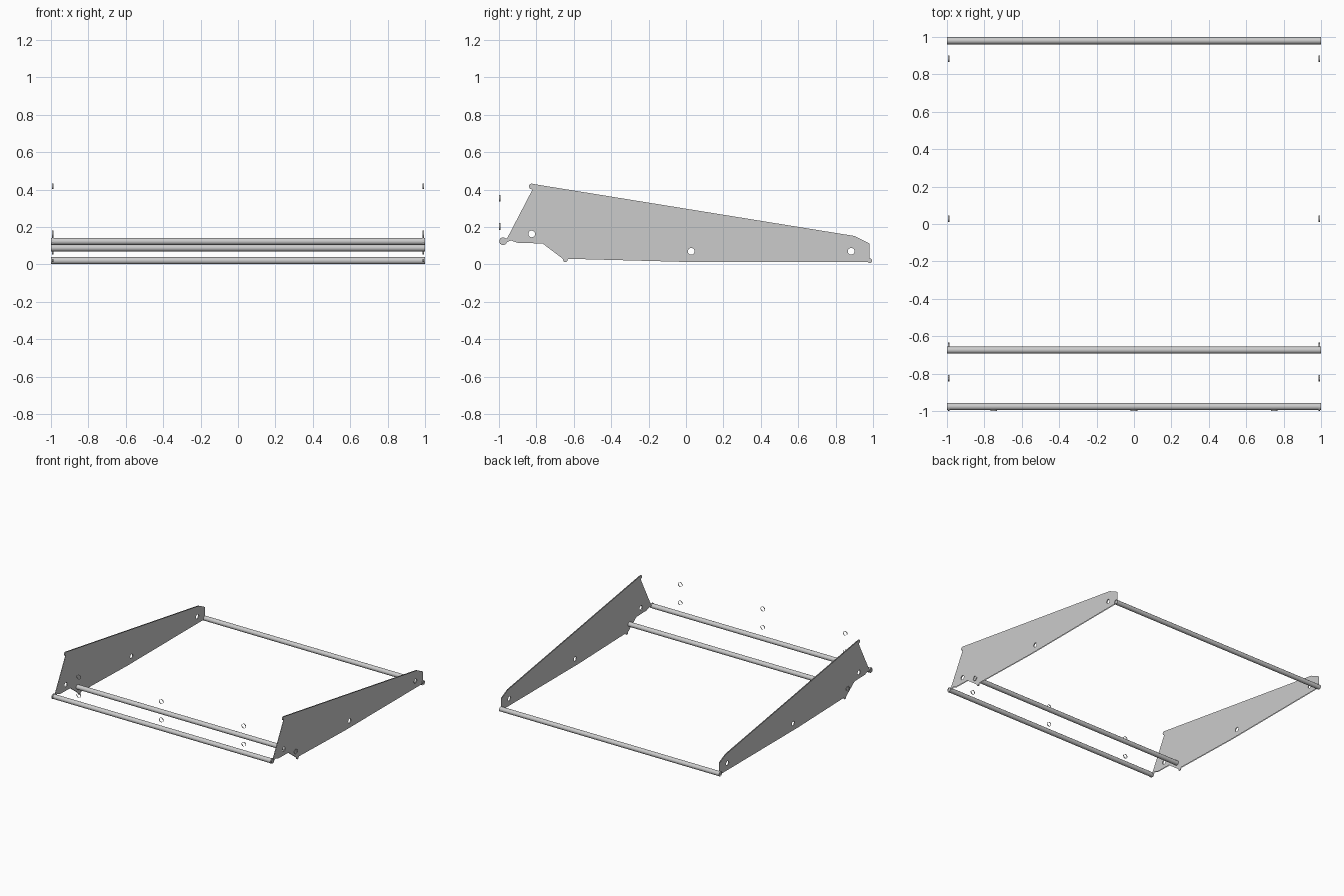
import bpy, bmesh
from math import sin, cos, radians

if "Cube" in bpy.data.objects:
    bpy.data.objects.remove(bpy.data.objects["Cube"])


def arc(cy, cz, r, start, end, n=10):
    """Points of an arc in the (y, z) plane, angles in degrees."""
    pts = []
    for i in range(n + 1):
        a = radians(start + (end - start) * i / n)
        pts.append((cy + r * cos(a), cz + r * sin(a)))
    return pts


def finish(name, bm):
    mesh = bpy.data.meshes.new(name)
    bm.to_mesh(mesh)
    bm.free()
    obj = bpy.data.objects.new(name, mesh)
    bpy.context.collection.objects.link(obj)
    return obj


def tube(name, a, b, centre, r, axis, sides=12):
    """Open tube from a to b along x or y; centre holds the other two coordinates."""
    bm = bmesh.new()
    ring = arc(centre[0], centre[1], r, 0, 360, sides)[:-1]
    place = (lambda t, p: (t, p[0], p[1])) if axis == 'X' else (lambda t, p: (p[0], t, p[1]))
    ends = [[bm.verts.new(place(t, p)) for p in ring] for t in (a, b)]
    for i in range(sides):
        j = (i + 1) % sides
        bm.faces.new((ends[0][i], ends[0][j], ends[1][j], ends[1][i])).smooth = True
    bmesh.ops.recalc_face_normals(bm, faces=bm.faces)
    return finish(name, bm)


# Side panel outline: straight runs (no rim) and rounded tabs (with rim)
runs = [
    (True, arc(-0.825, 0.417, 0.015, 260, 60)),
    (False, [(0.90, 0.152), (0.98, 0.112)]),
    (True, arc(0.982, 0.02, 0.013, 95, -150)),
    (False, [(-0.03, 0.014), (-0.63, 0.03)]),
    (True, arc(-0.645, 0.024, 0.012, 0, -200)),
    (False, [(-0.767, 0.112), (-0.90, 0.115), (-0.935, 0.128)]),
    (True, arc(-0.978, 0.124, 0.021, -15, -320)),
    (False, [(-0.955, 0.142), (-0.822, 0.398)]),
]
holes = [(-0.825, 0.163), (0.028, 0.07), (0.883, 0.07)]


def side_panel(name, side):
    bm = bmesh.new()
    loops = []
    outline, rims = [], []
    for rim, pts in runs:
        outline += pts
        rims += [rim] * (len(pts) - 1) + [False]
    loops.append((outline, rims))
    for y, z in holes:
        loops.append((arc(y, z, 0.018, 0, 360, 16)[:-1], [True] * 16))

    # two parallel sheets
    sheets = []
    for x in (0.987 * side, 0.995 * side):
        rings, edges = [], []
        for pts, _ in loops:
            vs = [bm.verts.new((x, y, z)) for y, z in pts]
            edges += [bm.edges.new((vs[i - 1], vs[i])) for i in range(len(vs))]
            rings.append(vs)
        bmesh.ops.triangle_fill(bm, edges=edges, use_beauty=True, normal=(side, 0, 0))
        sheets.append(rings)

    # rims of holes and tabs
    for (_, rims), inner, outer in zip(loops, *sheets):
        for i, rim in enumerate(rims):
            if rim:
                j = (i + 1) % len(inner)
                bm.faces.new((inner[i], inner[j], outer[j], outer[i]))
    bmesh.ops.recalc_face_normals(bm, faces=bm.faces)
    return finish(name, bm)


side_panel("side_panel_right", 1)
side_panel("side_panel_left", -1)

# Cross rods
for name, y, z in (("front_rod", -0.976, 0.123),
                   ("middle_rod", -0.674, 0.088),
                   ("back_rod", 0.98, 0.02)):
    tube(name, -1, 1, (y, z), 0.019, 'X')

# Small front eyelets
for i, x in enumerate((-0.75, 0, 0.75)):
    for row, z in (("lower", 0.203), ("upper", 0.354)):
        tube(f"eyelet_{row}_{i + 1}", -1.0, -0.992, (x, z), 0.018, 'Y')
